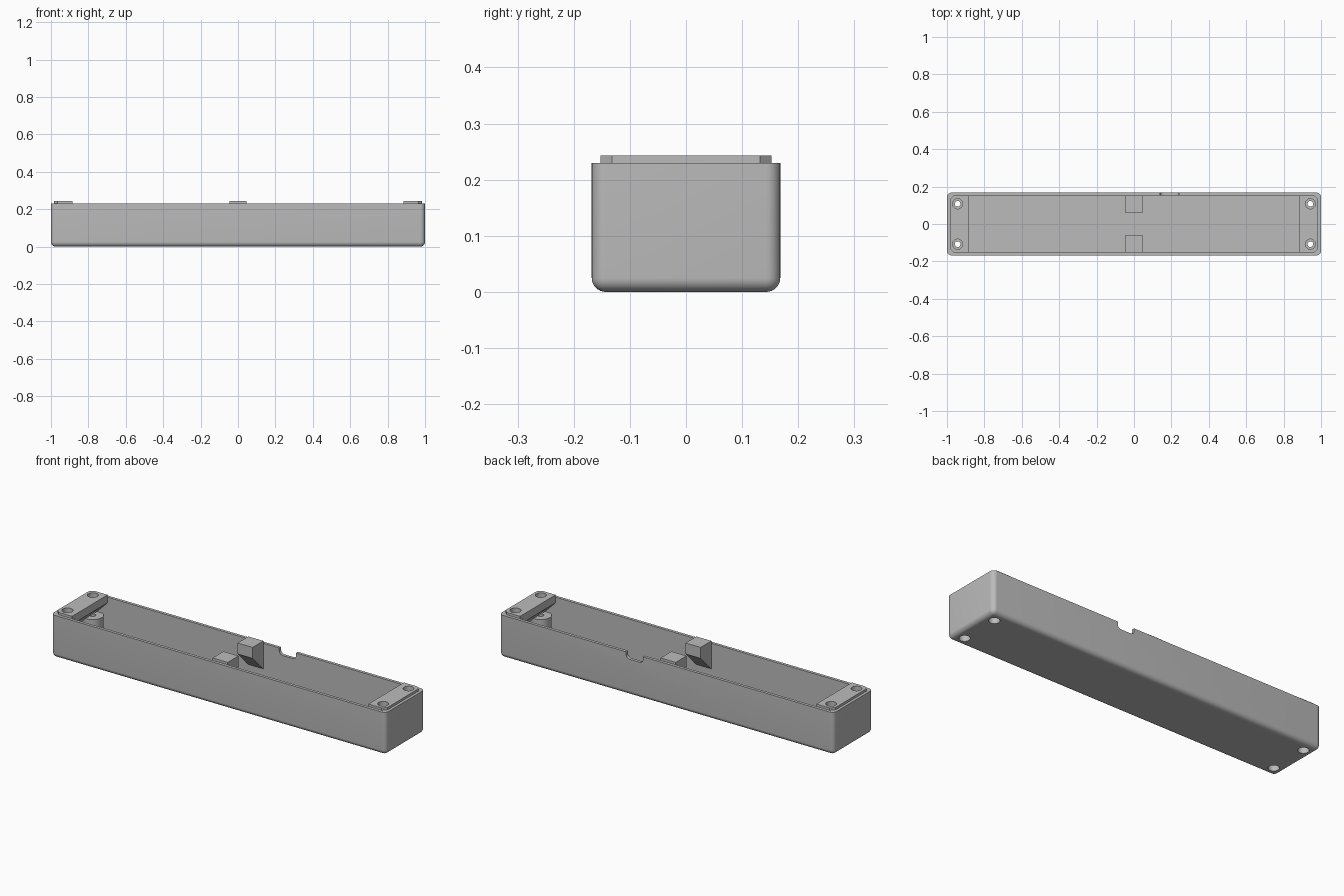
import bpy, bmesh, math

cube = bpy.data.objects.get("Cube")
if cube:
    bpy.data.objects.remove(cube, do_unlink=True)

grey = bpy.data.materials.new("plain grey")
grey.use_nodes = True
grey.diffuse_color = (0.5, 0.5, 0.5, 1)
grey.node_tree.nodes["Principled BSDF"].inputs["Base Color"].default_value = (0.5, 0.5, 0.5, 1)


def finish(name, bm):
    bmesh.ops.recalc_face_normals(bm, faces=bm.faces)
    mesh = bpy.data.meshes.new(name)
    bm.to_mesh(mesh)
    bm.free()
    mesh.materials.append(grey)
    ob = bpy.data.objects.new(name, mesh)
    bpy.context.collection.objects.link(ob)
    return ob


def box(name, low, high, bevel=0, segments=1, pick=lambda e: True):
    bm = bmesh.new()
    bmesh.ops.create_cube(bm, size=1)
    for v in bm.verts:
        v.co = [(a + b) / 2 + c * (b - a) for a, b, c in zip(low, high, v.co)]
    if bevel:
        bmesh.ops.bevel(bm, geom=[e for e in bm.edges if pick(e)], offset=bevel,
                        segments=segments, profile=0.5, affect='EDGES')
    return finish(name, bm)


def cylinder(name, x, y, radius, z0, z1):
    bm = bmesh.new()
    bmesh.ops.create_cone(bm, cap_ends=True, segments=32, radius1=radius,
                          radius2=radius, depth=z1 - z0)
    bmesh.ops.translate(bm, verts=bm.verts, vec=(x, y, (z0 + z1) / 2))
    return finish(name, bm)


def prism(name, profile, low, high, place):
    """Extrude a (distance, height) profile; place maps it to x, y, z."""
    bm = bmesh.new()
    rings = [[bm.verts.new(place(d, z, w)) for d, z in profile] for w in (low, high)]
    for ring in rings:
        bm.faces.new(ring)
    n = len(profile)
    for i in range(n):
        j = (i + 1) % n
        bm.faces.new((rings[0][i], rings[0][j], rings[1][j], rings[1][i]))
    return bm


def combine(target, cutter, operation='DIFFERENCE'):
    mod = target.modifiers.new("cut", 'BOOLEAN')
    mod.operation, mod.solver, mod.object = operation, 'EXACT', cutter
    bpy.context.view_layer.objects.active = target
    bpy.ops.object.modifier_apply(modifier=mod.name)
    bpy.data.objects.remove(cutter, do_unlink=True)


def upright(e):
    a, b = e.verts
    return abs(a.co.z - b.co.z) > 0.01


def along_y(e):
    a, b = e.verts
    return abs(a.co.y - b.co.y) > 0.01


RIM, TOP = 0.23, 0.243
IX, IY = 0.985, 0.152

# Rounded open tray
tray = box("tray", (-1, -0.168, 0), (1, 0.168, RIM), 0.025, 8,
           lambda e: upright(e) or max(v.co.z for v in e.verts) < 0.01)
combine(tray, box("cavity", (-IX, -IY, 0.018), (IX, IY, 0.4), 0.02, 1, upright))

# Cable notch in the back wall
combine(tray, box("notch", (0.14, 0.14, 0.195), (0.24, 0.2, 0.3), 0.02, 5, along_y))

corners = [(sx, sy) for sx in (-1, 1) for sy in (-1, 1)]
HX, HY, WIDE, NARROW = 0.943, 0.108, 0.027, 0.015
for sx, sy in corners:
    combine(tray, cylinder("bore", sx * HX, sy * HY, WIDE, -0.1, 0.06))

# Screw posts with a narrow hole and a wide recess below
posts = []
for sx, sy in corners:
    side = ("left" if sx > 0 else "right") + ("_back" if sy > 0 else "_front")
    x, y = sx * HX, sy * HY
    post = cylinder("screw_post_" + side, x, y, 0.053, 0.012, 0.135)
    combine(post, cylinder("hole", x, y, NARROW, -0.1, 0.3))
    combine(post, cylinder("recess", x, y, WIDE, -0.1, 0.09))
    posts.append(post)

# End bridges with a sloping underside and cut corners
ends = []
slope = [(0.885, TOP), (IX, TOP), (IX, 0.1), (0.885, 0.2)]
for sx in (-1, 1):
    bm = prism("bridge", slope, -IY, IY, lambda d, z, w: (sx * d, w, z))
    bm.edges.ensure_lookup_table()
    outer = [e for e in bm.edges if upright(e) and
             all(abs(v.co.x) > 0.98 for v in e.verts)]
    bmesh.ops.bevel(bm, geom=outer, offset=0.02, segments=1, affect='EDGES')
    bridge = finish("end_bridge_" + ("left" if sx > 0 else "right"), bm)
    for sy in (-1, 1):
        combine(bridge, cylinder("hole", sx * HX, sy * HY, WIDE, 0.0, 0.4))
    ends.append(bridge)

# Middle support brackets on the long walls
bracket = [(0.06, TOP), (IY, TOP), (IY, 0.092), (0.06, 0.184)]
for sy in (-1, 1):
    bm = prism("bracket", bracket, -0.045, 0.045, lambda d, z, w: (w, sy * d, z))
    finish("middle_bracket_" + ("back" if sy > 0 else "front"), bm)

# Smooth the rounded surfaces and keep the edges sharp
bpy.ops.object.select_all(action='DESELECT')
for ob in [tray] + posts + ends:
    ob.select_set(True)
bpy.context.view_layer.objects.active = tray
bpy.ops.object.shade_smooth_by_angle(angle=math.radians(30))
